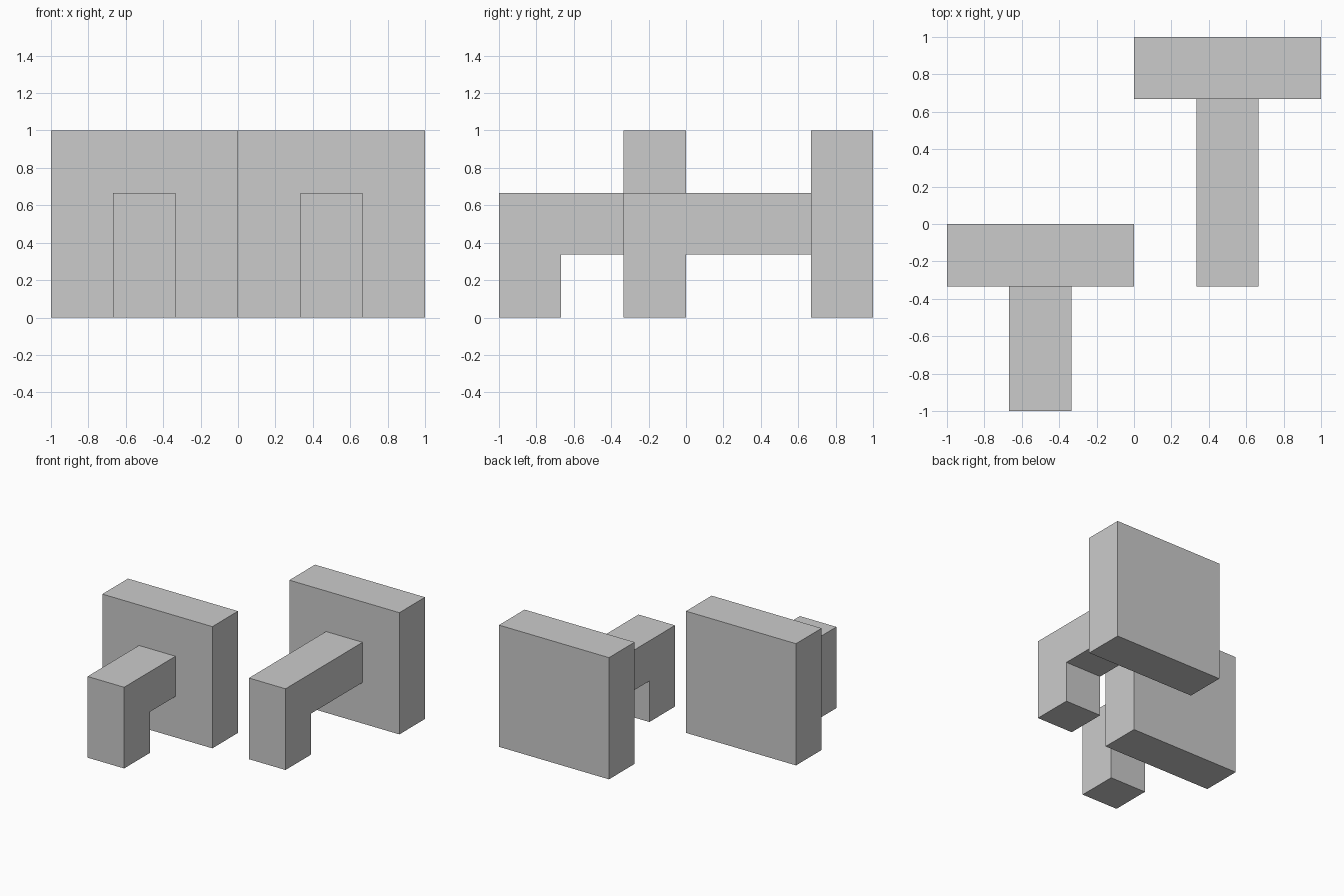
import bpy
import bmesh

if "Cube" in bpy.data.objects:
    bpy.data.objects.remove(bpy.data.objects["Cube"])


def extrude_profile(name, profile, x0, x1):
    """Extrude a (y, z) profile along x into a closed solid."""
    bm = bmesh.new()
    face = bm.faces.new([bm.verts.new((x0, y, z)) for y, z in profile])
    result = bmesh.ops.extrude_face_region(bm, geom=[face])
    moved = [v for v in result["geom"] if isinstance(v, bmesh.types.BMVert)]
    bmesh.ops.translate(bm, verts=moved, vec=(x1 - x0, 0, 0))
    bmesh.ops.recalc_face_normals(bm, faces=bm.faces)
    mesh = bpy.data.meshes.new(name)
    bm.to_mesh(mesh)
    bm.free()
    obj = bpy.data.objects.new(name, mesh)
    bpy.context.collection.objects.link(obj)
    return obj


def build_unit(side, x, back, front):
    """Upright square panel with a bent arm reaching forward to the ground."""
    t = 0.333
    panel_front = back - t
    # Panel
    extrude_profile(side + "_panel",
                    [(panel_front, 0), (back, 0), (back, 1), (panel_front, 1)],
                    x, x + 1)
    # Arm and foot as one L-shaped profile
    extrude_profile(side + "_bent_arm",
                    [(front, 0), (front + t, 0), (front + t, 0.337),
                     (panel_front, 0.337), (panel_front, 0.667), (front, 0.667)],
                    x + 0.333, x + 0.665)


build_unit("left", -1.0, 0.0, -1.0)
build_unit("right", 0.0, 1.0, -0.333)
